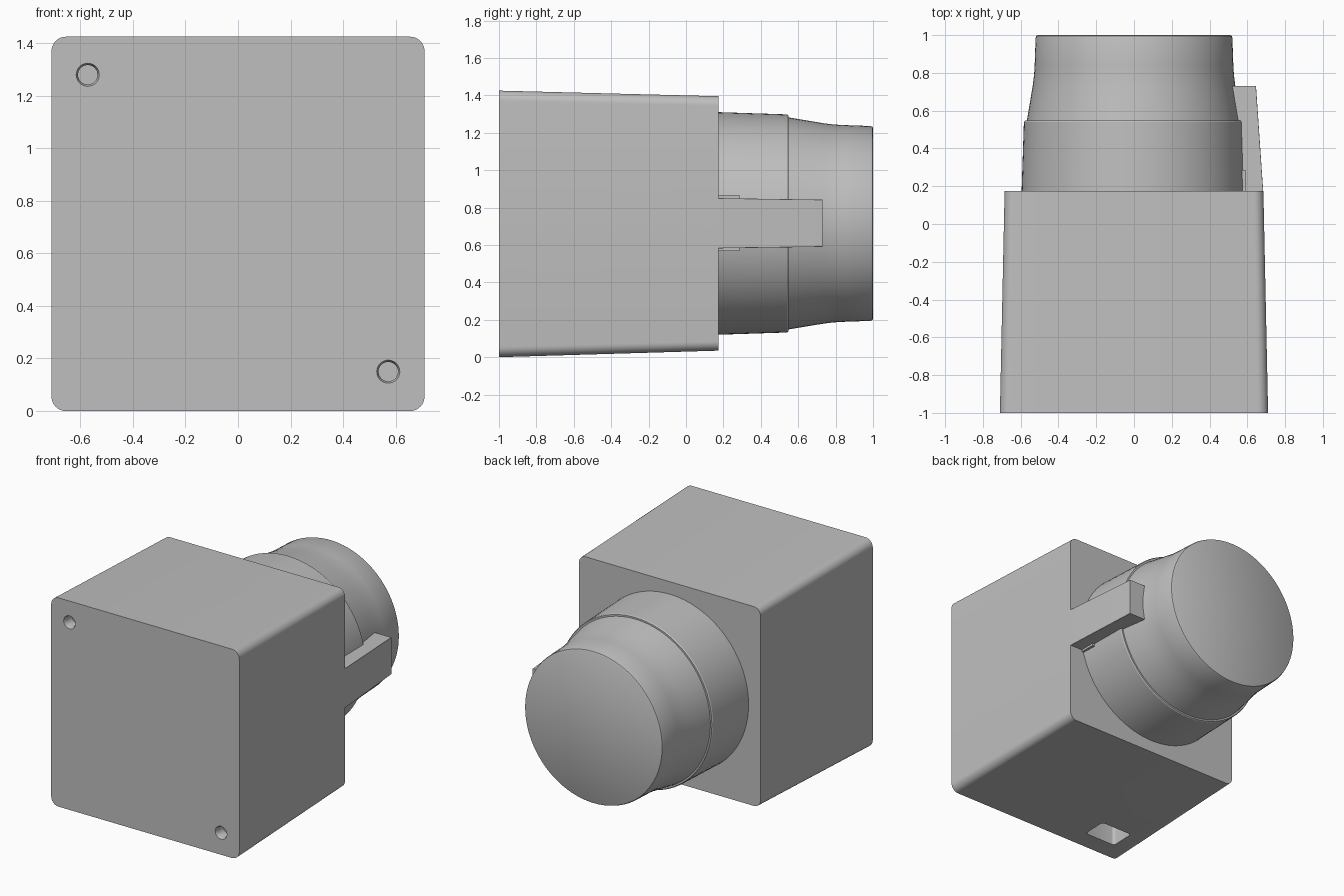
import bpy, bmesh, math
from mathutils import Vector

cube = bpy.data.objects.get("Cube")
if cube:
    bpy.data.objects.remove(cube, do_unlink=True)

grey = bpy.data.materials.new("plain grey")
grey.use_nodes = True
colour = (0.52, 0.52, 0.52, 1)
grey.diffuse_color = colour
grey.node_tree.nodes["Principled BSDF"].inputs["Base Color"].default_value = colour

MID = 0.715  # height of the barrel axis


def rounded_rect(y, x0, x1, z0, z1, r, steps=8):
    """Rounded rectangle ring in the xz plane."""
    ring = []
    corners = ((x1 - r, z1 - r), (x0 + r, z1 - r), (x0 + r, z0 + r), (x1 - r, z0 + r))
    for i, (cx, cz) in enumerate(corners):
        for k in range(steps + 1):
            a = math.pi / 2 * (i + k / steps)
            ring.append(Vector((cx + r * math.cos(a), y, cz + r * math.sin(a))))
    return ring


def circle(y, r, cx=0, cz=MID, n=96):
    return [Vector((cx + r * math.cos(2 * math.pi * i / n), y,
                    cz + r * math.sin(2 * math.pi * i / n))) for i in range(n)]


def loft(name, rings):
    """Closed solid skinned through rings of equal point count."""
    bm = bmesh.new()
    loops = [[bm.verts.new(p) for p in ring] for ring in rings]
    n = len(loops[0])
    for a, b in zip(loops, loops[1:]):
        for i in range(n):
            j = (i + 1) % n
            bm.faces.new((a[i], a[j], b[j], b[i]))
    bm.faces.new(loops[0])
    bm.faces.new(loops[-1])
    bmesh.ops.recalc_face_normals(bm, faces=bm.faces)
    mesh = bpy.data.meshes.new(name)
    bm.to_mesh(mesh)
    bm.free()
    mesh.materials.append(grey)
    obj = bpy.data.objects.new(name, mesh)
    bpy.context.collection.objects.link(obj)
    return obj


def activate(obj):
    bpy.ops.object.select_all(action='DESELECT')
    obj.select_set(True)
    bpy.context.view_layer.objects.active = obj


def cut(target, cutter):
    mod = target.modifiers.new("cut", 'BOOLEAN')
    mod.operation = 'DIFFERENCE'
    mod.solver = 'EXACT'
    mod.object = cutter
    activate(target)
    bpy.ops.object.modifier_apply(modifier=mod.name)
    bpy.data.objects.remove(cutter, do_unlink=True)


# Tapered housing with rounded long edges
housing = loft("housing", [
    rounded_rect(-1, -0.71, 0.71, 0, 1.425, 0.055),
    rounded_rect(0.175, -0.685, 0.685, 0.035, 1.395, 0.05)])

# Two countersunk screw holes in diagonal corners of the front
for x, z in ((-0.572, 1.28), (0.572, 0.15)):
    profile = ((-1.02, 0.044), (-1, 0.044), (-0.985, 0.037), (-0.92, 0.037))
    cut(housing, loft("hole_cutter", [circle(y, r, x, z, 32) for y, r in profile]))

# Rectangular pocket in the underside, lofted along y then turned upright
pocket = loft("pocket_cutter", [rounded_rect(y, -0.56, -0.32, 0.7, 0.87, 0.02, 4)
                                for y in (-0.1, 0.25)])
pocket.rotation_euler.x = math.pi / 2
bpy.context.view_layer.update()
cut(housing, pocket)

# Stepped round barrel at the back
barrel = loft("barrel", [circle(y, r) for y, r in (
    (0.1, 0.597), (0.175, 0.595), (0.54, 0.583), (0.547, 0.578), (0.547, 0.567),
    (0.66, 0.548), (0.74, 0.535), (0.79, 0.529), (0.84, 0.526),
    (0.985, 0.521), (0.996, 0.517), (1, 0.51))])

# Side arm reaching back along the barrel
arm = loft("side_arm", [
    rounded_rect(0.1, 0.45, 0.684, 0.582, 0.85, 0.001, 1),
    rounded_rect(0.175, 0.45, 0.684, 0.582, 0.85, 0.001, 1),
    rounded_rect(0.73, 0.45, 0.646, 0.59, 0.842, 0.001, 1)])

# Small pad between arm and barrel
pad = loft("arm_pad", [rounded_rect(y, 0.48, 0.59, 0.567, 0.867, 0.001, 1)
                       for y in (0.1, 0.285)])

for obj in (housing, barrel, arm, pad):
    activate(obj)
    bpy.ops.object.shade_smooth_by_angle(angle=math.radians(30))
